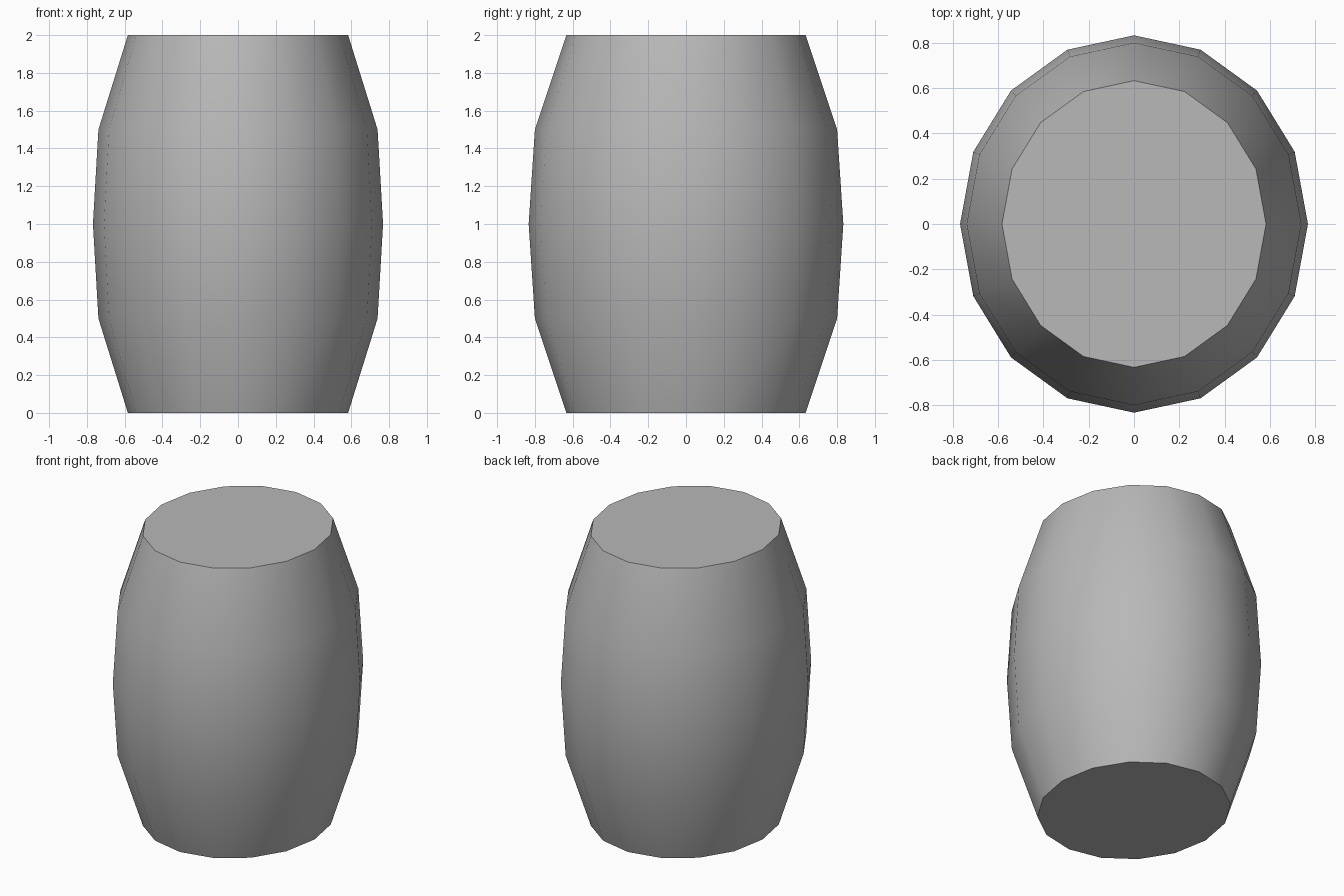
import bpy, bmesh, math

if "Cube" in bpy.data.objects:
    bpy.data.objects.remove(bpy.data.objects["Cube"])

SIDES = 16
# height, half width in x, half depth in y
PROFILE = [(0.0, 0.583, 0.633), (0.5, 0.739, 0.80), (1.0, 0.768, 0.833),
           (1.5, 0.739, 0.80), (2.0, 0.583, 0.633)]

grey = bpy.data.materials.new("mid_grey")
grey.diffuse_color = (0.48, 0.48, 0.48, 1)
grey.use_nodes = True
grey.node_tree.nodes["Principled BSDF"].inputs["Base Color"].default_value = grey.diffuse_color

# Barrel body: stacked oval rings bridged into staves, closed by flat lids
bm = bmesh.new()
rings = []
for z, rx, ry in PROFILE:
    rings.append([bm.verts.new((rx * math.cos(2 * math.pi * i / SIDES),
                                ry * math.sin(2 * math.pi * i / SIDES), z))
                  for i in range(SIDES)])
for low, high in zip(rings, rings[1:]):
    for i in range(SIDES):
        j = (i + 1) % SIDES
        bm.faces.new((low[i], low[j], high[j], high[i]))
bm.faces.new(rings[0][::-1])
bm.faces.new(rings[-1])

mesh = bpy.data.meshes.new("barrel")
bm.to_mesh(mesh)
bm.free()
mesh.materials.append(grey)
barrel = bpy.data.objects.new("barrel", mesh)
bpy.context.collection.objects.link(barrel)

# Smooth sides, crisp lid rims
bpy.context.view_layer.objects.active = barrel
barrel.select_set(True)
bpy.ops.object.shade_smooth_by_angle(angle=math.radians(40))
